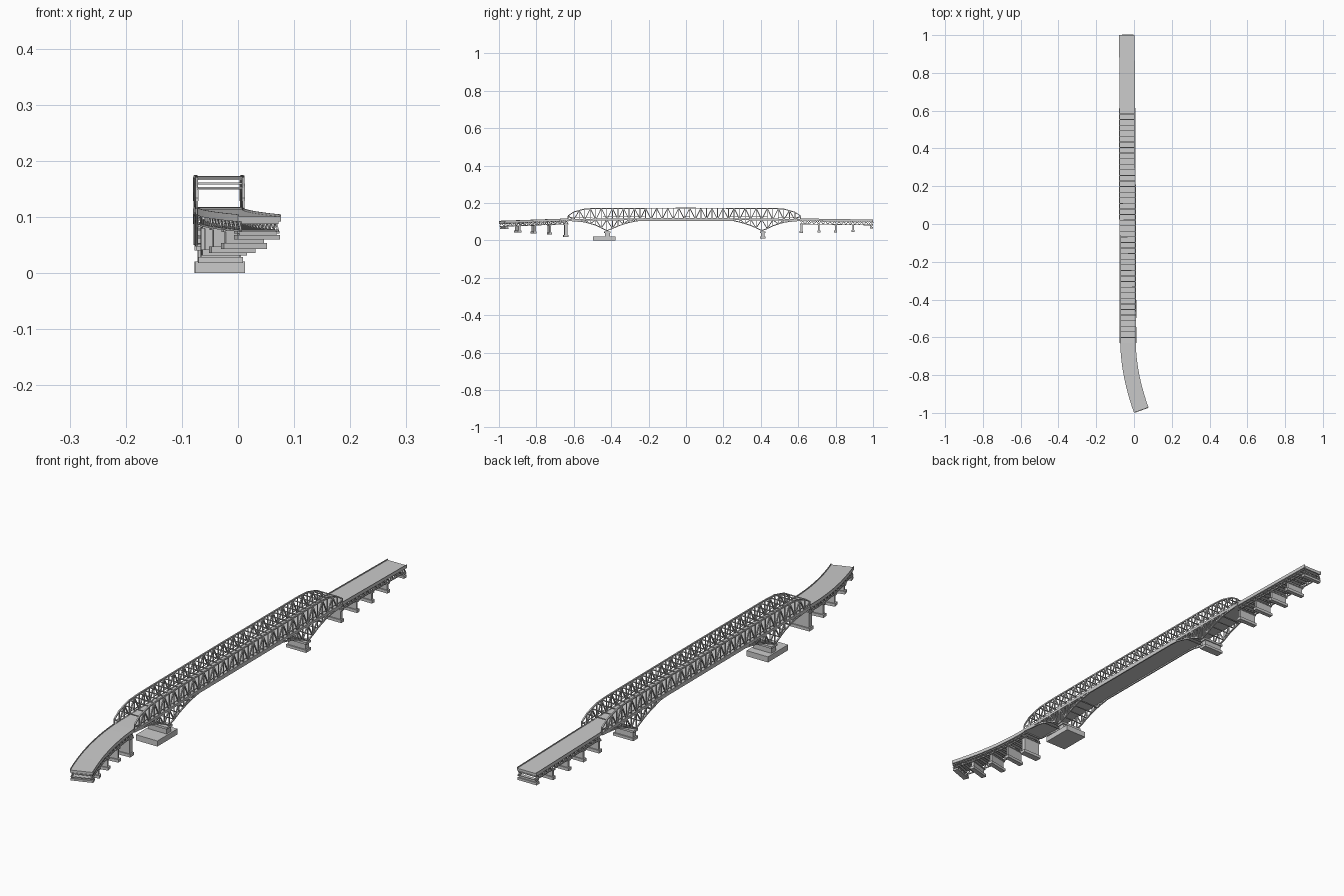
import bpy, bmesh
from mathutils import Vector

if "Cube" in bpy.data.objects:
    bpy.data.objects.remove(bpy.data.objects["Cube"])

HW = 0.041           # half width of deck / truss spacing
Y0, Y1 = -0.63, 0.612  # ends of the trussed part
N = 42               # truss panels


def interp(tab, y):
    if y <= tab[0][0]:
        return tab[0][1]
    for (a, za), (b, zb) in zip(tab, tab[1:]):
        if y <= b:
            return za + (zb - za) * (y - a) / (b - a)
    return tab[-1][1]


DECK = [(-1, .100), (-.63, .113), (-.3, .117), (0, .118), (.3, .117), (.62, .113), (1, .107)]
TOP = [(-.63, .131), (-.6, .152), (-.54, .168), (-.47, .171), (0, .172),
       (.46, .171), (.52, .168), (.58, .152), (.612, .131)]
LOW = [(-.63, .106), (-.54, .098), (-.48, .080), (-.42, .050), (-.36, .078), (-.31, .094), (-.25, .106),
       (.25, .106), (.3, .094), (.35, .078), (.41, .050), (.47, .080), (.53, .098), (.612, .106)]


def cx(y):
    x = -0.034 - 0.0035 * y
    if y < -0.62:
        x += 0.069 * ((-0.62 - y) / 0.365) ** 1.9
    return x


def deck(y):
    return interp(DECK, y)


def frame(y, off, z):
    # point offset sideways from the bridge centre line
    t = Vector((cx(y + .002) - cx(y - .002), .004, 0)).normalized()
    return Vector((cx(y) + t.y * off, y - t.x * off, z))


def finish(name, bm):
    bmesh.ops.recalc_face_normals(bm, faces=bm.faces)
    me = bpy.data.meshes.new(name)
    bm.to_mesh(me)
    bm.free()
    ob = bpy.data.objects.new(name, me)
    bpy.context.collection.objects.link(ob)
    return ob


def sweep(bm, ys, o0, o1, zlo, zhi):
    # rectangular section swept along the centre line
    rings = [[bm.verts.new(frame(y, o, z)) for o, z in
              ((o0, zlo(y)), (o1, zlo(y)), (o1, zhi(y)), (o0, zhi(y)))] for y in ys]
    for a, b in zip(rings, rings[1:]):
        for i in range(4):
            j = (i + 1) % 4
            bm.faces.new((a[i], a[j], b[j], b[i]))
    bm.faces.new(rings[0])
    bm.faces.new(rings[-1])


def beam(bm, p, q, w, h):
    # straight box member between two points
    d = (q - p).normalized()
    s = d.cross(Vector((1, 0, 0)) if abs(d.x) < .8 else Vector((0, 1, 0))).normalized()
    u = s.cross(d)
    ends = [[bm.verts.new(e + s * a * w / 2 + u * b * h / 2)
             for a, b in ((-1, -1), (1, -1), (1, 1), (-1, 1))] for e in (p, q)]
    for i in range(4):
        j = (i + 1) % 4
        bm.faces.new((ends[0][i], ends[0][j], ends[1][j], ends[1][i]))
    bm.faces.new(ends[0])
    bm.faces.new(ends[1])


def span(a, b, n):
    return [a + (b - a) * i / n for i in range(n + 1)]


SOUTH, MAIN, NORTH = span(-.985, Y0, 16), span(Y0, Y1, N), span(Y1, 1, 16)

# Road deck and raised kerbs
bm = bmesh.new()
sweep(bm, SOUTH + MAIN[1:] + NORTH[1:], -HW, HW, lambda y: deck(y) - .009, deck)
finish("road_deck", bm)
bm = bmesh.new()
for ys in (SOUTH, NORTH):
    for s in (-1, 1):
        sweep(bm, ys, s * HW, s * (HW - .002), lambda y: deck(y) - .001, lambda y: deck(y) + .004)
finish("approach_kerbs", bm)

# Main trusses: chords, posts, diagonals and haunches
for s, name in ((-1, "left"), (1, "right")):
    o = s * (HW + .0005)
    bm = bmesh.new()
    a, b = o - .0025, o + .0025
    sweep(bm, MAIN, a, b, lambda y: interp(TOP, y) - .0025, lambda y: interp(TOP, y) + .0025)
    sweep(bm, MAIN, a, b, lambda y: interp(LOW, y) - .002, lambda y: interp(LOW, y) + .003)
    sweep(bm, MAIN, a, b, lambda y: deck(y) - .009, lambda y: deck(y) + .001)
    sweep(bm, MAIN, o - .001, o + .001, lambda y: deck(y) + .009, lambda y: deck(y) + .011)
    for i, y in enumerate(MAIN):
        beam(bm, frame(y, o, interp(LOW, y)), frame(y, o, interp(TOP, y)), .0035, .0035)
        if i < N:
            yn = MAIN[i + 1]
            u, v = (y, yn) if i % 2 else (yn, y)
            beam(bm, frame(u, o, deck(u) - .004), frame(v, o, interp(TOP, v)), .004, .004)
            if deck(v) - interp(LOW, v) > .016:
                beam(bm, frame(v, o, interp(LOW, v)), frame(u, o, deck(u) - .005), .004, .004)
    finish(name + "_truss", bm)

# Overhead cross beams between the trusses
bm = bmesh.new()
for y in MAIN:
    z = interp(TOP, y)
    if z > .14:
        beam(bm, frame(y, -HW, z), frame(y, HW, z), .003, .004)
finish("overhead_cross_beams", bm)

# Cross bracing inside the haunches over the main piers
bm = bmesh.new()
for y in MAIN:
    z = interp(LOW, y)
    if z < .096:
        beam(bm, frame(y, -HW, z), frame(y, HW, z), .003, .003)
finish("haunch_cross_beams", bm)

# Zigzag girders below both approaches
for ys, name in ((SOUTH, "front"), (NORTH, "back")):
    bm = bmesh.new()
    low = lambda y: deck(y) - .027
    for o in (-.035, .035):
        sweep(bm, ys, o - .002, o + .002, low, lambda y: deck(y) - .0235)
        fine = span(ys[0], ys[-1], 32)
        for i, (u, v) in enumerate(zip(fine, fine[1:])):
            zu, zv = (.009, .025) if i % 2 else (.025, .009)
            beam(bm, frame(u, o, deck(u) - zu), frame(v, o, deck(v) - zv), .003, .003)
    for y in ys:
        beam(bm, frame(y, -.035, deck(y) - .011), frame(y, .035, deck(y) - .011), .004, .004)
        beam(bm, frame(y, -.035, deck(y) - .025), frame(y, .035, deck(y) - .025), .002, .002)
    finish(name + "_approach_girders", bm)


def block(bm, y, half_x, half_y, z0, z1):
    sweep(bm, (y - half_y, y + half_y), -half_x, half_x, lambda _: z0, lambda _: z1)


# Approach piers: footing, wall and cap
PIERS = [(-.972, .060, .006), (-.9, .043, .005), (-.815, .036, .005), (-.73, .031, .005),
         (-.643, .018, .009), (.617, .040, .005), (.71, .042, .004), (.8, .043, .004),
         (.893, .045, .004), (.991, .063, .004)]
for n, (y, zb, t) in enumerate(PIERS):
    bm = bmesh.new()
    zt = deck(y) - .026
    foot = min(.011, (zt - zb) * .5)
    block(bm, y, .040, t + .004, zb, zb + foot)
    block(bm, y, .035, t, zb + foot, zt - .004)
    block(bm, y, .040, t + .002, zt - .004, zt)
    finish("approach_pier_%d" % (n + 1), bm)

# Main piers under the haunches
bm = bmesh.new()
block(bm, -.437, .0445, .06, 0, .021)
block(bm, -.42, .038, .013, .021, .040)
block(bm, -.42, .042, .017, .040, .048)
finish("front_main_pier", bm)
bm = bmesh.new()
block(bm, .41, .042, .015, .010, .020)
block(bm, .41, .037, .010, .020, .040)
block(bm, .41, .042, .014, .040, .048)
finish("back_main_pier", bm)
